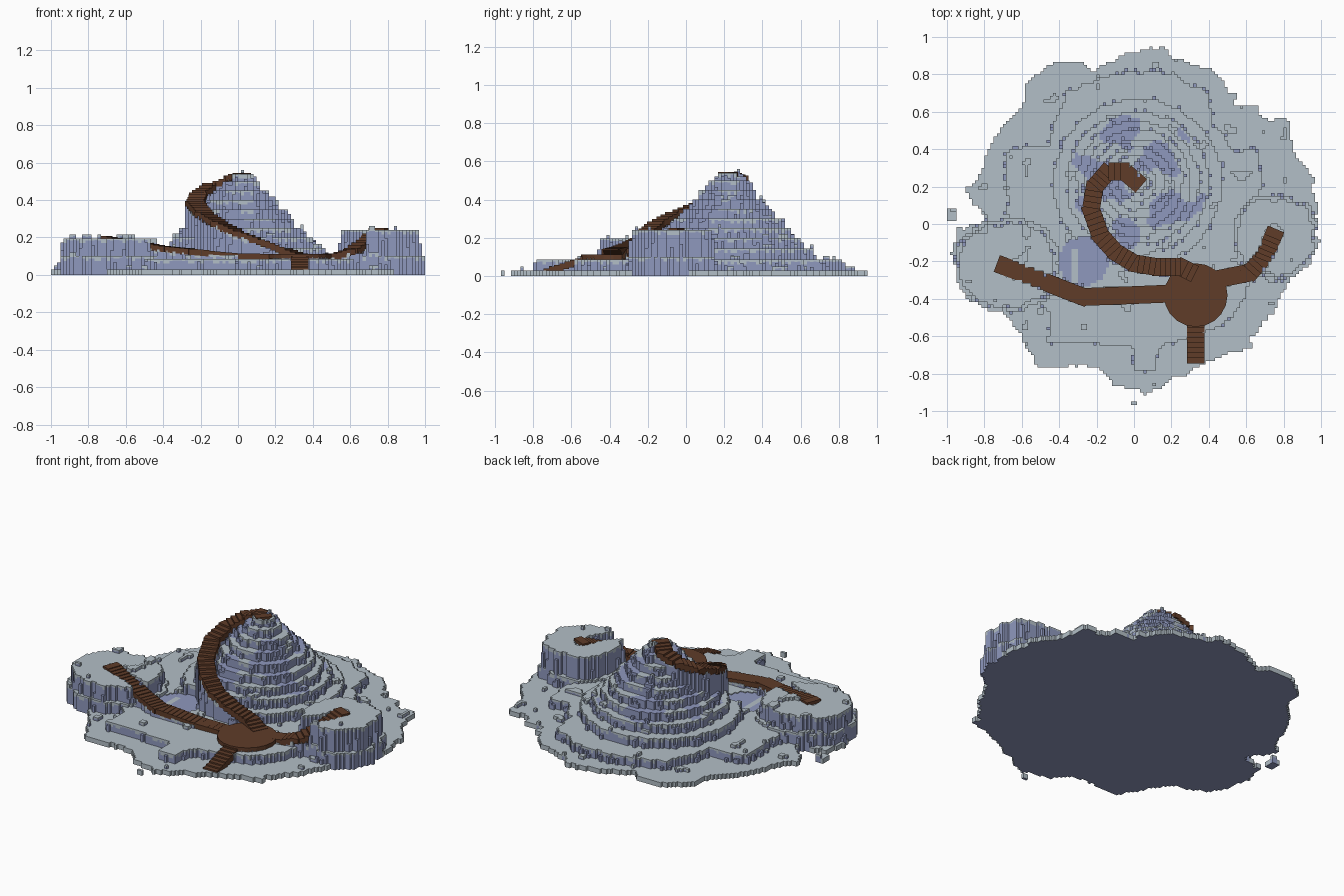
import bpy, bmesh, math, random
from mathutils import Matrix, Vector, noise

random.seed(4)
if "Cube" in bpy.data.objects:
    bpy.data.objects.remove(bpy.data.objects["Cube"])


def material(name, colour):
    mat = bpy.data.materials.new(name)
    mat.use_nodes = True
    mat.diffuse_color = (*colour, 1)
    mat.node_tree.nodes["Principled BSDF"].inputs["Base Color"].default_value = (*colour, 1)
    return mat


snow = material("pale_snow", (0.45, 0.52, 0.57))
ice = material("blue_ice", (0.275, 0.315, 0.515))
earth = material("brown_earth", (0.115, 0.045, 0.022))


def make_object(name, bm, mats):
    mesh = bpy.data.meshes.new(name)
    bm.to_mesh(mesh)
    bm.free()
    for mat in mats:
        mesh.materials.append(mat)
    obj = bpy.data.objects.new(name, mesh)
    bpy.context.collection.objects.link(obj)
    return obj


# Outlines of the ground slab and the first terrace, in hundredths
SHORE = [(10, 96), (20, 91), (36, 84), (45, 80), (53, 62), (66, 64), (70, 56), (82, 56), (85, 40),
         (95, 25), (98, 10), (97, -12), (90, -22), (80, -37), (73, -50), (60, -66), (40, -73),
         (22, -83), (5, -91), (-10, -88), (-20, -75), (-50, -78), (-60, -60), (-70, -47),
         (-88, -42), (-97, -20), (-95, -3), (-78, 2), (-92, 17), (-85, 25), (-75, 45),
         (-58, 65), (-57, 75), (-42, 88), (-20, 83), (0, 92)]
TERRACE = [(20, 81), (38, 70), (42, 55), (52, 40), (67, 40), (68, 10), (60, -40), (50, -53),
           (15, -65), (10, -79), (0, -80), (0, -65), (-45, -64), (-45, -50), (-60, -30),
           (-68, 5), (-68, 39), (-45, 42), (-37, 70), (-10, 81)]
ISLETS = [(-0.98, 0.05, 0.035), (0.0, -0.96, 0.016), (0.27, -0.80, 0.016), (0.52, 0.68, 0.025)]

# Terraces of the cone: radius and height
RINGS = [(0.06, 0.54), (0.10, 0.50), (0.145, 0.45), (0.19, 0.40), (0.24, 0.35),
         (0.285, 0.30), (0.33, 0.25), (0.38, 0.20), (0.45, 0.145)]
PEAK = Vector((0.02, 0.22))

# Centre lines of the stepped paths
ROUTES = {
    "spiral_path": [(0.02, 0.22, 0.545), (-0.05, 0.28, 0.525), (-0.14, 0.28, 0.49),
                    (-0.21, 0.20, 0.44), (-0.23, 0.08, 0.395), (-0.18, -0.06, 0.335),
                    (-0.10, -0.15, 0.285), (0.0, -0.21, 0.235), (0.12, -0.23, 0.19),
                    (0.25, -0.23, 0.14), (0.33, -0.27, 0.115)],
    "right_hill_path": [(0.24, -0.37, 0.11), (0.0, -0.38, 0.115), (-0.27, -0.39, 0.14),
                        (-0.40, -0.34, 0.155), (-0.55, -0.28, 0.18), (-0.71, -0.22, 0.207)],
    "left_hill_path": [(0.42, -0.30, 0.11), (0.52, -0.28, 0.115), (0.62, -0.26, 0.145),
                       (0.70, -0.17, 0.20), (0.75, -0.05, 0.25)],
    "entry_path": [(0.33, -0.50, 0.11), (0.33, -0.72, 0.04)],
}


def resample(points, gap):
    """Evenly spaced (position, heading) pairs along a path."""
    out = []
    for a, b in zip(points, points[1:]):
        a, b = Vector(a), Vector(b)
        count = max(1, round((b - a).length / gap))
        heading = math.atan2(b.y - a.y, b.x - a.x)
        out += [(a.lerp(b, i / count), heading) for i in range(count)]
    return out + [(Vector(points[-1]), heading)]


steps = {name: resample(pts, 0.03) for name, pts in ROUTES.items()}
path_points = [p for path in steps.values() for p, _ in path]


def inside(x, y, outline):
    hit = False
    for (ax, ay), (bx, by) in zip(outline, outline[1:] + outline[:1]):
        if (ay > y) != (by > y) and x < ax + (y - ay) * (bx - ax) / (by - ay):
            hit = not hit
    return hit


def rough(x, y, scale, seed=0.0):
    return noise.noise(Vector((x * scale, y * scale, seed)))


def pond_distance(x, y):
    return math.hypot((x + 0.27) / 0.135, (y + 0.20) / 0.13)


def height(x, y):
    """Stepped ground height; zero means open space."""
    dx, dy = 0.025 * rough(x, y, 16, 3.3), 0.025 * rough(x, y, 16, 8.7)
    u, v = x + dx, y + dy
    h = 0.0
    if inside(u * 100, v * 100, SHORE) or any(math.hypot(x - a, y - b) < r for a, b, r in ISLETS):
        h = 0.03
    if inside(u * 100, v * 100, TERRACE):
        h = 0.085
    r = math.hypot(x + dx * 0.4 - PEAK.x, y + dy * 0.4 - PEAK.y)
    for radius, top in RINGS:
        if r < radius:
            h = max(h, top)
            break
    # Flat-topped side hills with a low skirt
    for cx, cy, rx, ry, top in [(-0.68, -0.22, 0.25, 0.225, 0.195), (0.755, -0.07, 0.205, 0.20, 0.24)]:
        d = (abs((u - cx) / rx) ** 2.4 + abs((v - cy) / ry) ** 2.4) ** (1 / 2.4)
        if d < 1:
            h = max(h, top)
        elif d < 1.1:
            h = max(h, 0.10)
    # Sunken frozen pond
    if pond_distance(x, y) < 1:
        h = 0.08
    elif h > 0 and rough(x, y, 13, 5.1) > 0.48:
        h += 0.02
    # Bed cut or raised under the paths
    near = min(path_points, key=lambda p: (p.x - x) ** 2 + (p.y - y) ** 2)
    if math.hypot(near.x - x, near.y - y) < 0.045:
        h = max(0.03, near.z - 0.02)
    if math.hypot(x - 0.33, y + 0.38) < 0.16:
        h = 0.095
    return h


def top_is_ice(x, y):
    if pond_distance(x, y) < 1:
        return not (-0.33 < x < -0.30 and -0.31 < y < -0.14)
    r = math.hypot(x - PEAK.x, y - PEAK.y)
    return 0.07 < r < 0.37 and rough(x, y, 7, 1.9) > -0.05 + max(0, r - 0.25) * 2


# Blocky terrain: snow tops with ragged snow rims over ice walls
HALF = 60
CELL = 1 / HALF
span = range(-HALF, HALF)
grid = {(i, j): height((i + 0.5) * CELL, (j + 0.5) * CELL) for i in span for j in span}

# Narrow ledges leaning on the taller walls
ledges = {}
for (i, j), h in grid.items():
    tallest = max(grid.get((i + a, j + b), 0) for a, b in [(1, 0), (-1, 0), (0, 1), (0, -1)])
    if h > 0 and tallest - h > 0.04 and random.random() < 0.22:
        ledges[i, j] = h + (tallest - h) * random.uniform(0.3, 0.8)
grid.update(ledges)

bm = bmesh.new()


def quad(corners, index):
    face = bm.faces.new([bm.verts.new(c) for c in corners])
    face.material_index = index


for (i, j), h in grid.items():
    if h <= 0:
        continue
    x0, y0, x1, y1 = i * CELL, j * CELL, (i + 1) * CELL, (j + 1) * CELL
    corners = [(x0, y0), (x1, y0), (x1, y1), (x0, y1)]
    icy = (i, j) in ledges or top_is_ice((x0 + x1) / 2, (y0 + y1) / 2)
    quad([(*c, h) for c in corners], int(icy))
    quad([(*c, 0) for c in reversed(corners)], 1)
    for k, (di, dj) in enumerate([(0, -1), (1, 0), (0, 1), (-1, 0)]):
        low = grid.get((i + di, j + dj), 0)
        if low >= h:
            continue
        a, b = corners[k], corners[(k + 1) % 4]
        rim = h if icy else max(low, h - random.choice([0.008, 0.012, 0.025]))
        if h <= 0.031:
            rim = low
        for bottom, top, index in [(low, rim, 1), (rim, h, 0)]:
            if top - bottom > 1e-5:
                quad([(*a, bottom), (*b, bottom), (*b, top), (*a, top)], index)
bmesh.ops.remove_doubles(bm, verts=bm.verts, dist=1e-5)
make_object("terraced_terrain", bm, [snow, ice])

# Paths of overlapping step slabs
for name, path in steps.items():
    bm = bmesh.new()
    for point, heading in path:
        matrix = (Matrix.Translation(point - Vector((0, 0, 0.015))) @ Matrix.Rotation(heading, 4, "Z")
                  @ Matrix.Diagonal((0.05, 0.095, 0.03, 1)))
        bmesh.ops.create_cube(bm, size=1, matrix=matrix)
    make_object(name, bm, [earth])

# Round plaza where the paths meet
bm = bmesh.new()
bmesh.ops.create_cone(bm, cap_ends=True, segments=20, radius1=0.17, radius2=0.17, depth=0.025,
                      matrix=Matrix.Translation((0.33, -0.38, 0.1)))
make_object("plaza", bm, [earth])
